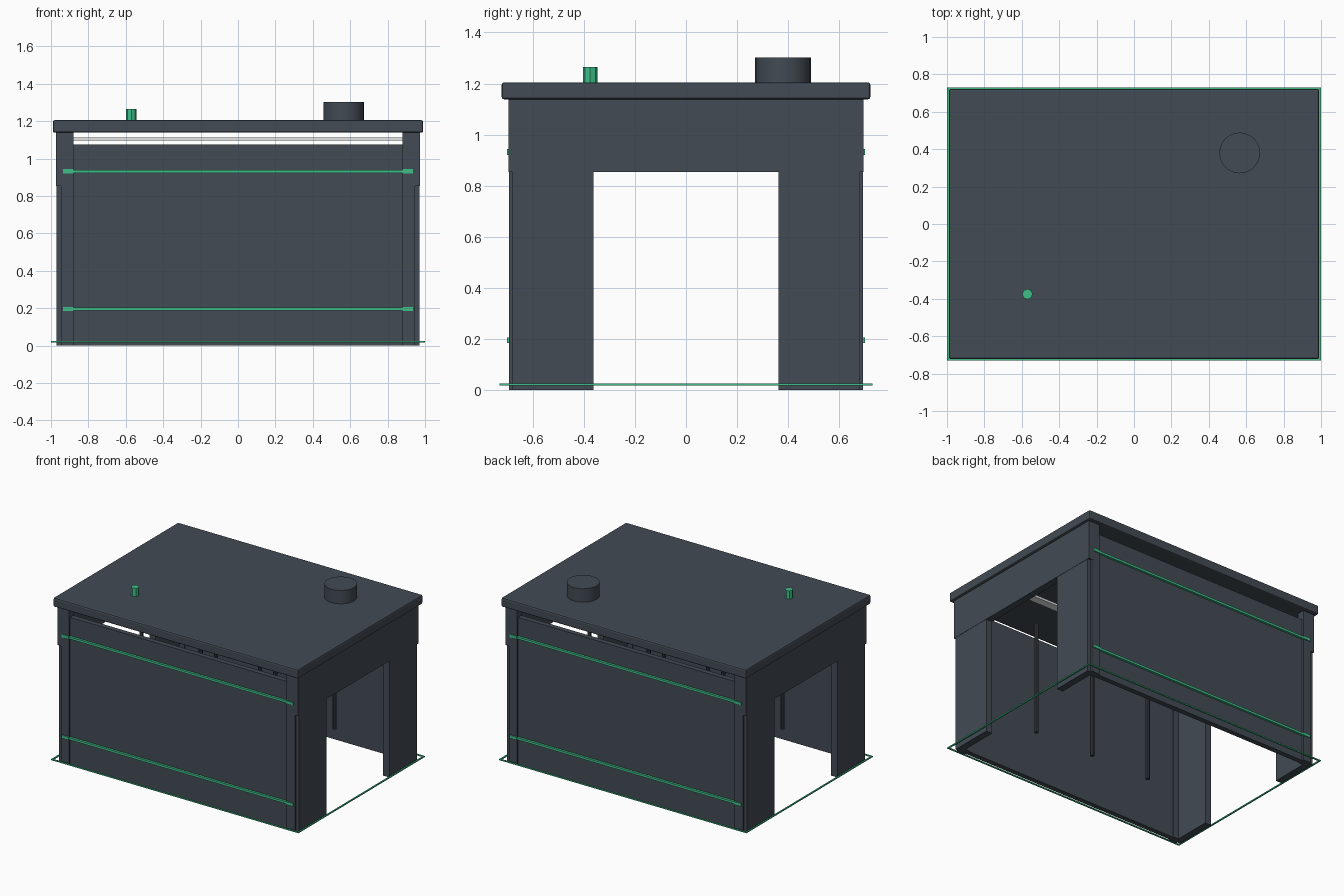
import bpy
import math

if "Cube" in bpy.data.objects:
    bpy.data.objects.remove(bpy.data.objects["Cube"])


def material(name, colour):
    m = bpy.data.materials.new(name)
    m.diffuse_color = (*colour, 1)
    m.use_nodes = True
    m.node_tree.nodes["Principled BSDF"].inputs["Base Color"].default_value = m.diffuse_color
    return m


SLATE = material("slate", (0.055, 0.070, 0.088))
GREEN = material("green", (0.05, 0.52, 0.25))
DARK = material("dark_metal", (0.035, 0.042, 0.050))
LIGHT = material("light_panel", (0.80, 0.82, 0.84))


def box(name, x, y, z, mat, bevel=0):
    """Box from (min, max) ranges on each axis."""
    bpy.ops.mesh.primitive_cube_add(size=1, location=[sum(r) / 2 for r in (x, y, z)])
    o = bpy.context.object
    o.name = name
    o.scale = [abs(r[1] - r[0]) for r in (x, y, z)]
    bpy.ops.object.transform_apply(location=False, rotation=False, scale=True)
    o.data.materials.append(mat)
    if bevel:
        b = o.modifiers.new("bevel", 'BEVEL')
        b.width = bevel
        b.segments = 2
    return o


def cylinder(name, x, y, z, r, sides, mat):
    bpy.ops.mesh.primitive_cylinder_add(vertices=sides, radius=r, depth=z[1] - z[0],
                                        location=(x, y, sum(z) / 2))
    o = bpy.context.object
    o.name = name
    o.data.materials.append(mat)
    if sides > 12:
        bpy.ops.object.shade_smooth_by_angle()
    return o


def span(s, a, b):
    return (s * a, s * b)


# Roof slab, vent and beacon
box("roof", (-0.99, 0.99), (-0.722, 0.722), (1.138, 1.205), SLATE, 0.01)
cylinder("roof_vent", 0.565, 0.38, (1.20, 1.303), 0.109, 24, SLATE)
cylinder("roof_beacon", -0.57, -0.375, (1.20, 1.265), 0.028, 8, GREEN)

# Long walls: recessed panel, open slot above it, and green bands
for sy, side in ((-1, "front"), (1, "back")):
    box(side + "_wall", (-0.93, 0.93), span(sy, 0.645, 0.682), (0, 1.075), SLATE)
    for z in (0.195, 0.932):
        box(side + "_band", (-0.89, 0.89), span(sy, 0.68, 0.698), (z - 0.008, z + 0.008), GREEN)
    # Light strip under the roof
    box(side + "_light_strip", (-0.90, 0.90), span(sy, 0.25, 0.31), (1.097, 1.113), LIGHT)
    # Hanging rods
    for x in (-0.48, 0, 0.48):
        cylinder(side + "_rod", x, sy * 0.43, (0.20, 1.03), 0.014, 8, DARK)

# End walls: header over the doorway, door jambs, corner posts
for sx, end in ((-1, "left"), (1, "right")):
    box(end + "_header", span(sx, 0.92, 0.972), (-0.695, 0.695), (0.853, 1.14), SLATE)
    for sy in (-1, 1):
        box(end + "_jamb", span(sx, 0.92, 0.970), span(sy, 0.363, 0.680), (0, 0.854), SLATE)
        box(end + "_post", span(sx, 0.88, 0.945), span(sy, 0.640, 0.694), (0, 1.14), SLATE)
        for z in (0.195, 0.932):
            box(end + "_band_end", span(sx, 0.88, 0.935), span(sy, 0.69, 0.702),
                (z - 0.011, z + 0.011), GREEN)

# Thin outline around the base
for s in (-1, 1):
    box("base_outline_long", (-1, 1), span(s, 0.72, 0.73), (0.017, 0.025), GREEN)
    box("base_outline_short", span(s, 0.99, 1), (-0.72, 0.72), (0.017, 0.025), GREEN)
